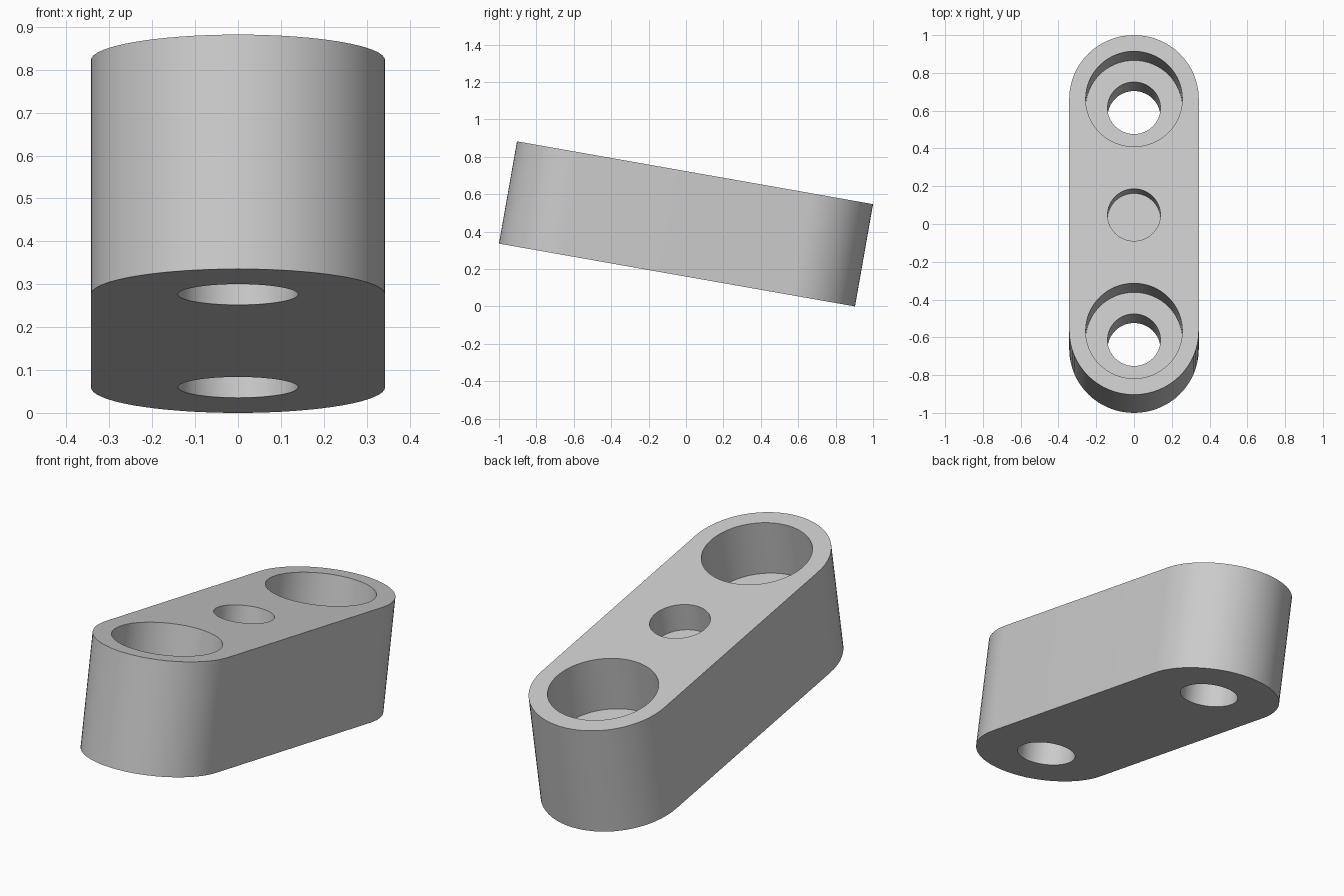
import bpy
import bmesh
from math import cos, sin, pi, radians
from mathutils import Matrix

cube = bpy.data.objects.get("Cube")
if cube:
    bpy.data.objects.remove(cube, do_unlink=True)

LENGTH, RADIUS, THICK = 1.933, 0.343, 0.555
TILT = radians(-10)
HOLE_Y = LENGTH / 2 - RADIUS
SEGMENTS = 64

grey = bpy.data.materials.new("light grey")
grey.use_nodes = True
colour = (0.6, 0.6, 0.6, 1)
grey.diffuse_color = colour
grey.node_tree.nodes["Principled BSDF"].inputs["Base Color"].default_value = colour


def prism(name, outline, bottom, top):
    """Extrude a flat outline from bottom to top."""
    bm = bmesh.new()
    face = bm.faces.new([bm.verts.new((x, y, bottom)) for x, y in outline])
    made = bmesh.ops.extrude_face_region(bm, geom=[face])["geom"]
    verts = [v for v in made if isinstance(v, bmesh.types.BMVert)]
    bmesh.ops.translate(bm, verts=verts, vec=(0, 0, top - bottom))
    bmesh.ops.recalc_face_normals(bm, faces=bm.faces)
    mesh = bpy.data.meshes.new(name)
    bm.to_mesh(mesh)
    bm.free()
    mesh.materials.append(grey)
    obj = bpy.data.objects.new(name, mesh)
    bpy.context.collection.objects.link(obj)
    return obj


def arc(radius, y, start, sweep, count):
    return [(radius * cos(start + sweep * i / count),
             y + radius * sin(start + sweep * i / count)) for i in range(count + 1)]


def cut(body, name, radius, y, bottom, top):
    """Drill a round hole, then discard the cutter."""
    cutter = prism(name, arc(radius, y, 0, 2 * pi, SEGMENTS)[:-1], bottom, top)
    cutter.hide_render = True
    mod = body.modifiers.new(name, "BOOLEAN")
    mod.operation = "DIFFERENCE"
    mod.solver = "EXACT"
    mod.object = cutter
    bpy.context.view_layer.objects.active = body
    bpy.ops.object.modifier_apply(modifier=mod.name)
    bpy.data.objects.remove(cutter, do_unlink=True)


# Round-ended bar
half = THICK / 2
outline = (arc(RADIUS, HOLE_Y, 0, pi, SEGMENTS // 2)
           + arc(RADIUS, -HOLE_Y, pi, pi, SEGMENTS // 2))
bar = prism("link_bar", outline, -half, half)

# Counterbored through holes at both ends
for side in (-1, 1):
    cut(bar, "counterbore", 0.256, side * HOLE_Y, 0, THICK)
    cut(bar, "bolt_hole", 0.14, side * HOLE_Y, -THICK, half / 2)

# Shallow blind hole in the middle
cut(bar, "blind_hole", 0.14, 0, half / 2, THICK)

# Tilt the bar and stand its low edge on the ground
bar.data.transform(Matrix.Rotation(TILT, 4, "X"))
low = min(v.co.z for v in bar.data.vertices)
bar.data.transform(Matrix.Translation((0, 0, -low)))

bpy.ops.object.select_all(action="DESELECT")
bar.select_set(True)
bpy.context.view_layer.objects.active = bar
bpy.ops.object.shade_smooth_by_angle(angle=radians(30))
